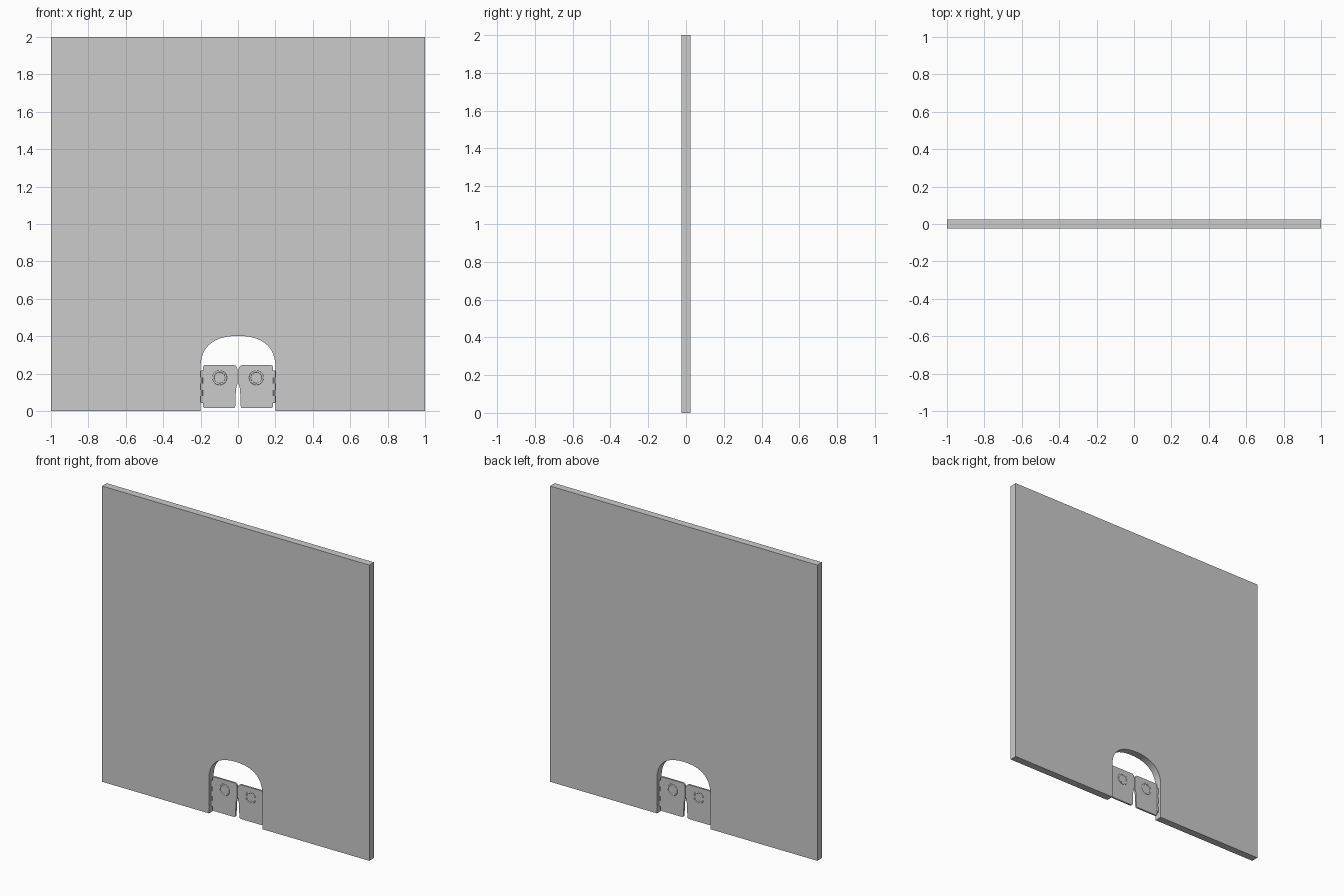
import bpy, bmesh, math
from mathutils import Vector
from mathutils.geometry import interpolate_bezier

if "Cube" in bpy.data.objects:
    bpy.data.objects.remove(bpy.data.objects["Cube"])


def finish(name, bm):
    bmesh.ops.recalc_face_normals(bm, faces=bm.faces[:])
    mesh = bpy.data.meshes.new(name)
    bm.to_mesh(mesh)
    bm.free()
    obj = bpy.data.objects.new(name, mesh)
    bpy.context.collection.objects.link(obj)
    bpy.ops.object.select_all(action='DESELECT')
    obj.select_set(True)
    bpy.context.view_layer.objects.active = obj
    bpy.ops.object.shade_smooth_by_angle(angle=math.radians(35))
    return obj


def slab(name, outline, half, corner=0.0):
    """Extrude an x-z outline along y, optionally rounding its corners."""
    bm = bmesh.new()
    bm.faces.new([bm.verts.new((x, -half, z)) for x, z in outline])
    if corner:
        bmesh.ops.bevel(bm, geom=bm.verts[:], offset=corner, segments=4,
                        profile=0.5, affect='VERTICES')
    ext = bmesh.ops.extrude_face_region(bm, geom=bm.faces[:])
    moved = [g for g in ext['geom'] if isinstance(g, bmesh.types.BMVert)]
    bmesh.ops.translate(bm, verts=moved, vec=(0, 2 * half, 0))
    return finish(name, bm)


def cylinder(name, x, z0, z1, radius):
    bpy.ops.mesh.primitive_cylinder_add(vertices=20, radius=radius, depth=z1 - z0,
                                        location=(x, 0, (z0 + z1) / 2))
    obj = bpy.context.object
    obj.name = name
    bpy.ops.object.shade_smooth_by_angle(angle=math.radians(35))


# Wall with a flattened arch opening
arch = [(p.x, p.y) for p in interpolate_bezier(
    Vector((-0.2, 0.235)), Vector((-0.2, 0.335)),
    Vector((-0.14, 0.402)), Vector((0, 0.402)), 18)]
arch += [(-x, z) for x, z in arch[-2::-1]]
slab('wall', [(-1, 0), (-0.2, 0)] + arch + [(0.2, 0), (1, 0), (1, 2), (-1, 2)], 0.025)

for side, s in (('left', -1), ('right', 1)):
    # Door leaf, notched at the top and tapering away from the centre below
    leaf = [(0.187, 0.015), (0.187, 0.246), (0.012, 0.246), (0.0015, 0.225),
            (0.0015, 0.15), (0.011, 0.12), (0.015, 0.015)]
    slab(side + '_door', [(s * x, z) for x, z in leaf], 0.006, 0.012)

    # Low raised ring on both faces
    for face, y in (('front', -0.006), ('back', 0.006)):
        bpy.ops.mesh.primitive_torus_add(
            major_segments=40, minor_segments=10, major_radius=0.034,
            minor_radius=0.005, location=(s * 0.098, y, 0.178),
            rotation=(math.pi / 2, 0, 0))
        ring = bpy.context.object
        ring.name = f'{side}_{face}_ring'
        ring.scale.z = 0.6
        bpy.ops.object.shade_smooth_by_angle(angle=math.radians(60))

    # Hinge pin and knuckles between leaf and jamb
    cylinder(side + '_hinge_pin', s * 0.1935, 0.042, 0.218, 0.0055)
    for i in range(3):
        z = 0.045 + i * 0.067
        cylinder(f'{side}_hinge_knuckle_{i + 1}', s * 0.1925, z, z + 0.036, 0.0075)
